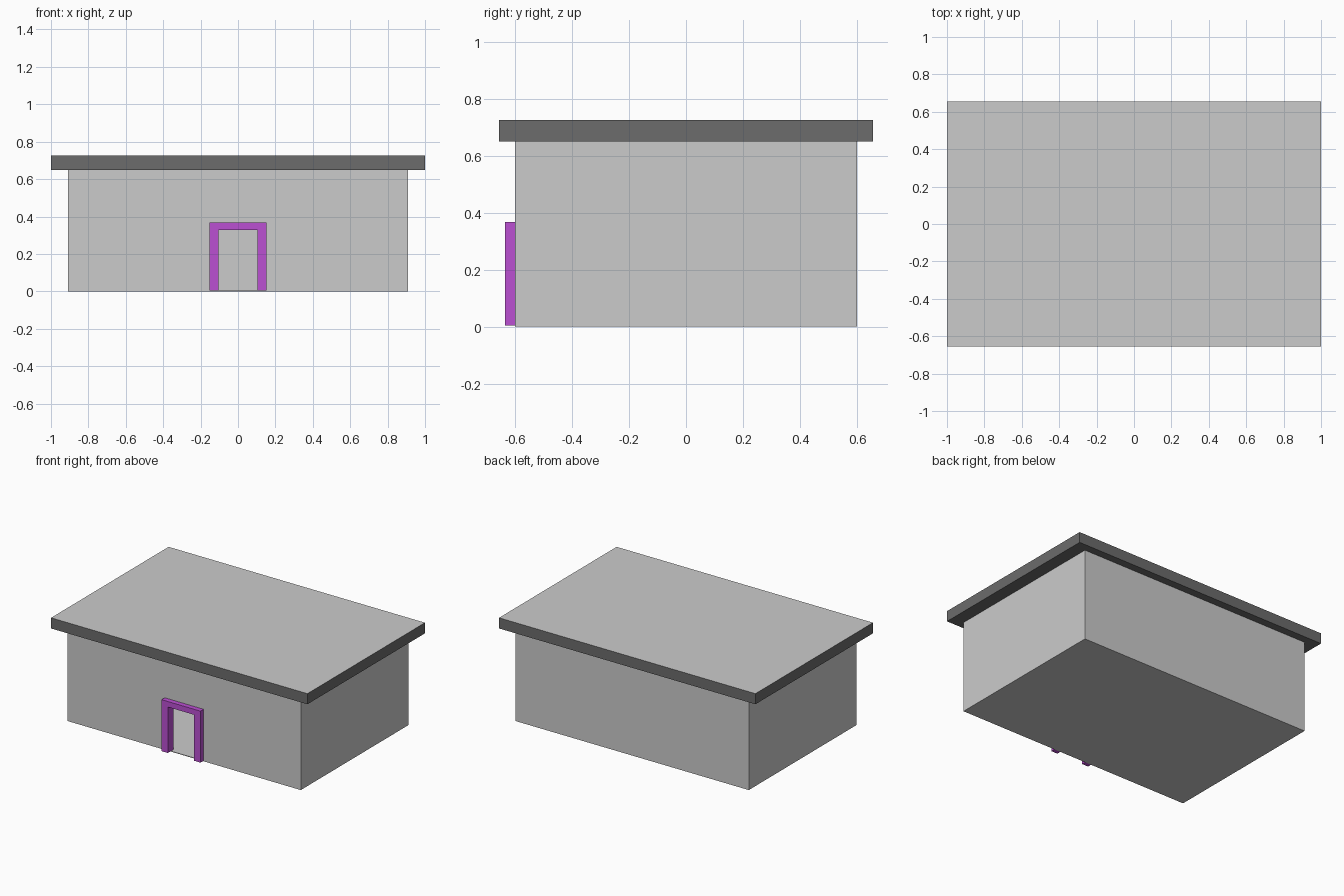
import bpy, bmesh

if "Cube" in bpy.data.objects:
    bpy.data.objects.remove(bpy.data.objects["Cube"])

WX, WY, WALL_TOP = 0.91, 0.60, 0.65      # wall half sizes and height
T = 0.03                                 # wall thickness
DOOR_W, DOOR_H = 0.105, 0.33             # door opening half width and height


def material(name, rgb):
    m = bpy.data.materials.new(name)
    m.diffuse_color = (*rgb, 1)
    m.use_nodes = True
    m.node_tree.nodes["Principled BSDF"].inputs["Base Color"].default_value = m.diffuse_color
    return m


def finish(name, bm, *mats):
    bmesh.ops.recalc_face_normals(bm, faces=bm.faces)
    me = bpy.data.meshes.new(name)
    bm.to_mesh(me)
    bm.free()
    for m in mats:
        me.materials.append(m)
    ob = bpy.data.objects.new(name, me)
    bpy.context.collection.objects.link(ob)
    return ob


def box(name, lo, hi, *mats):
    bm = bmesh.new()
    bmesh.ops.create_cube(bm, size=1)
    for v in bm.verts:
        v.co = [l + (c + 0.5) * (h - l) for l, h, c in zip(lo, hi, v.co)]
    return finish(name, bm, *mats)


def arch(name, outer_w, inner_w, outer_h, inner_h, y0, y1, z0, *mats):
    # Upside-down U profile in the xz plane, extruded along y
    pts = [(-outer_w, z0), (-outer_w, outer_h), (outer_w, outer_h), (outer_w, z0),
           (inner_w, z0), (inner_w, inner_h), (-inner_w, inner_h), (-inner_w, z0)]
    bm = bmesh.new()
    face = bm.faces.new([bm.verts.new((x, y0, z)) for x, z in pts])
    new = bmesh.ops.extrude_face_region(bm, geom=[face])["geom"]
    bmesh.ops.translate(bm, vec=(0, y1 - y0, 0),
                        verts=[g for g in new if isinstance(g, bmesh.types.BMVert)])
    return finish(name, bm, *mats)


purple = material("door_purple", (0.5, 0.08, 0.65))
dark = material("roof_edge_dark", (0.15, 0.15, 0.15))
grey = material("roof_top_grey", (0.8, 0.8, 0.8))

# Hollow building: front wall with doorway, other walls, floor
arch("front_wall", WX, DOOR_W, WALL_TOP, DOOR_H, -WY, -WY + T, 0)
box("back_wall", (-WX, WY - T, 0), (WX, WY, WALL_TOP))
for side, s in (("left", -1), ("right", 1)):
    xs = sorted((s * WX, s * (WX - T)))
    box(side + "_wall", (xs[0], -WY + T, 0), (xs[1], WY - T, WALL_TOP))
box("floor", (-WX + T, -WY, 0), (WX - T, WY - T, 0.004))

# Door frame standing proud of the wall and lining the opening
arch("door_frame", 0.152, DOOR_W - 0.002, 0.367, DOOR_H - 0.002, -0.635, -WY + T, 0.004, purple)

# Flat roof slab with a dark edge and a light top
roof = box("roof", (-1, -0.655, WALL_TOP), (1, 0.655, 0.725), dark, grey)
for p in roof.data.polygons:
    p.material_index = 1 if p.normal.z > 0.5 else 0
